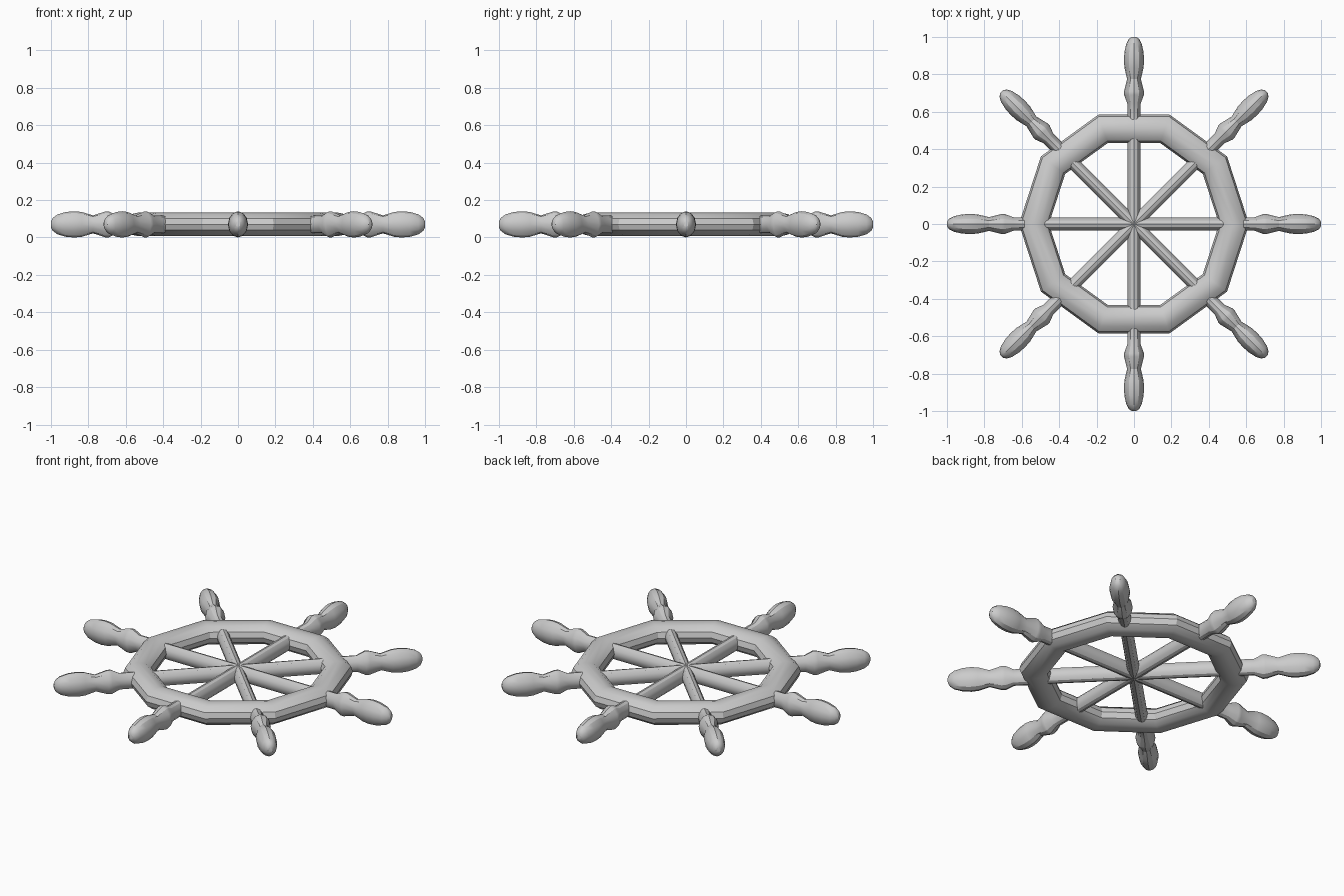
import bpy
import bmesh
from math import cos, sin, pi, radians
from mathutils import Matrix, Vector

MID_Z = 0.07      # height of the wheel's middle plane
SPOKES = 8
STRETCH = 1.3     # handles and spokes are taller than wide

if "Cube" in bpy.data.objects:
    bpy.data.objects.remove(bpy.data.objects["Cube"], do_unlink=True)


def finish(name, bm):
    """Turn a bmesh into a named object with smooth shading and sharp creases."""
    bmesh.ops.recalc_face_normals(bm, faces=bm.faces)
    mesh = bpy.data.meshes.new(name)
    bm.to_mesh(mesh)
    bm.free()
    obj = bpy.data.objects.new(name, mesh)
    bpy.context.collection.objects.link(obj)
    bpy.ops.object.select_all(action='DESELECT')
    obj.select_set(True)
    bpy.context.view_layer.objects.active = obj
    bpy.ops.object.shade_smooth_by_angle(angle=radians(30))
    return obj


def bridge(bm, a, b):
    for i in range(len(a)):
        j = (i + 1) % len(a)
        bm.faces.new((a[i], a[j], b[j], b[i]))


def build_rim(radius, half_width, half_height, sides, section):
    bm = bmesh.new()
    rings = []
    for s in range(sides):
        turn = Matrix.Rotation(2 * pi * s / sides, 3, 'Z')
        ring = []
        for k in range(section):
            a = 2 * pi * k / section
            p = Vector((radius + half_width * cos(a), 0, half_height * sin(a)))
            ring.append(bm.verts.new(turn @ p + Vector((0, 0, MID_Z))))
        rings.append(ring)
    for s in range(sides):
        bridge(bm, rings[s], rings[(s + 1) % sides])
    return finish("rim", bm)


def build_turned(name, profile, angle, sides=12):
    """Lathe (distance, half width) pairs along a spoke direction."""
    bm = bmesh.new()
    turn = Matrix.Rotation(angle, 3, 'Z')
    rings = []
    for dist, r in profile:
        ring = []
        for k in range(sides):
            a = 2 * pi * k / sides
            p = Vector((dist, r * cos(a), STRETCH * r * sin(a)))
            ring.append(bm.verts.new(turn @ p + Vector((0, 0, MID_Z))))
        rings.append(ring)
    for a, b in zip(rings, rings[1:]):
        bridge(bm, a, b)
    bm.faces.new(rings[0])
    bm.faces.new(rings[-1])
    return finish(name, bm)


# Ten-sided rim with an oval section
build_rim(0.535, 0.08, 0.0625, 10, 12)

# Spokes meeting at the centre, each ending in a turned handle
spoke = [(0, 0.034), (0.56, 0.034)]
handle = [(0.56, 0.036), (0.645, 0.036), (0.69, 0.053), (0.71, 0.053),
          (0.775, 0.037), (0.835, 0.051), (0.875, 0.054), (0.92, 0.051),
          (0.965, 0.041), (0.99, 0.027), (1.0, 0.012)]
for i in range(SPOKES):
    angle = 2 * pi * i / SPOKES
    build_turned(f"spoke_{i + 1}", spoke, angle)
    build_turned(f"handle_{i + 1}", handle, angle)
